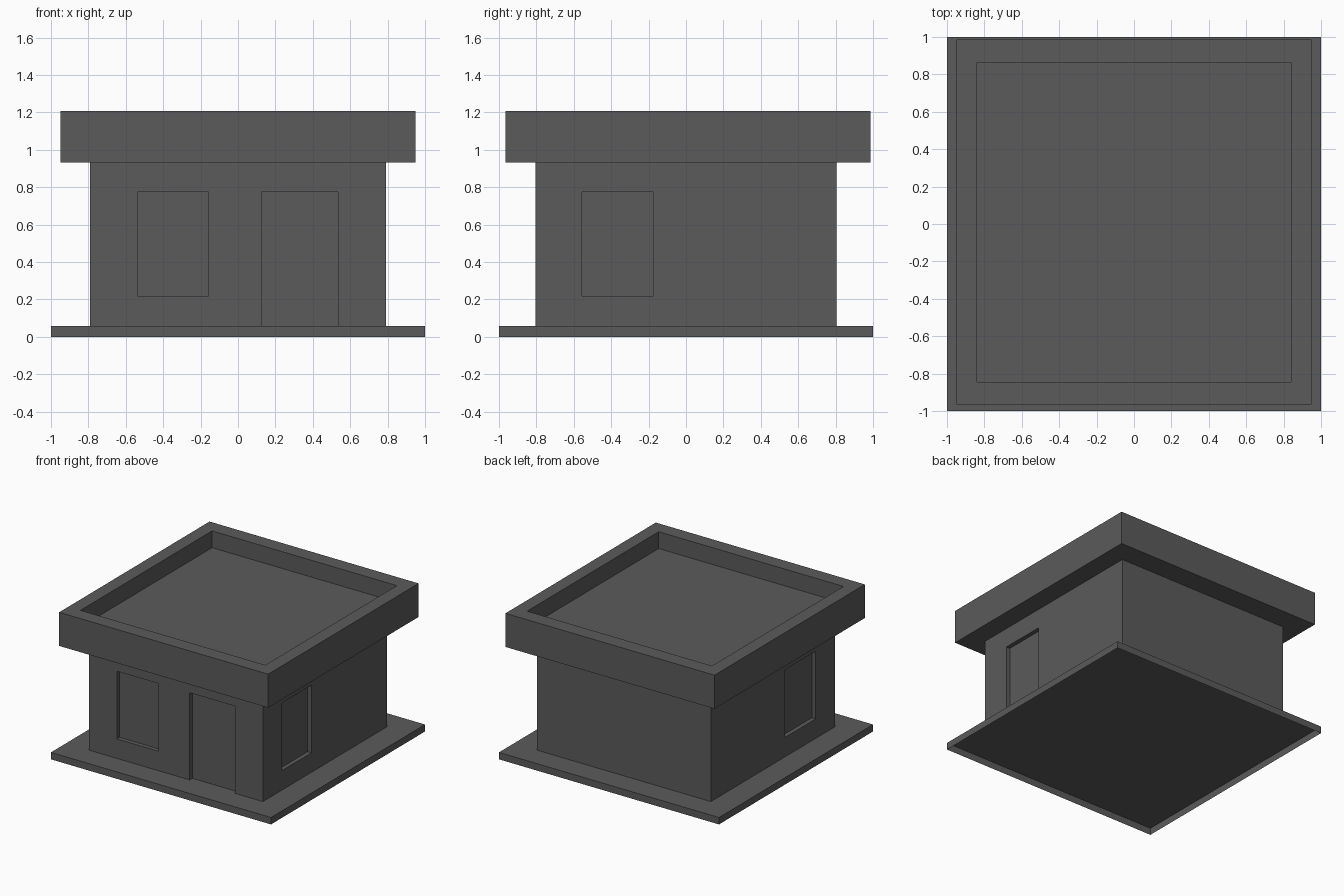
import bpy
import bmesh

default = bpy.data.objects.get("Cube")
if default:
    bpy.data.objects.remove(default, do_unlink=True)

# Single flat colour
grey = bpy.data.materials.new("dark_grey")
grey.use_nodes = True
colour = (0.104, 0.104, 0.104, 1)
grey.diffuse_color = colour
grey.node_tree.nodes["Principled BSDF"].inputs["Base Color"].default_value = colour


def box(name, x, y, z):
    """Box spanning the given (low, high) ranges."""
    bpy.ops.mesh.primitive_cube_add(size=1)
    ob = bpy.context.object
    ob.name = name
    spans = (x, y, z)
    for v in ob.data.vertices:
        v.co = [lo if c < 0 else hi for c, (lo, hi) in zip(v.co, spans)]
    ob.data.materials.append(grey)
    return ob


def cut(target, *spans):
    """Carve a box-shaped recess out of the target."""
    cutter = box("cutter", *spans)
    cutter.hide_render = True
    mod = target.modifiers.new("recess", "BOOLEAN")
    mod.operation = "DIFFERENCE"
    mod.solver = "EXACT"
    mod.object = cutter
    bpy.context.view_layer.objects.active = target
    bpy.ops.object.modifier_apply(modifier=mod.name)
    bpy.data.objects.remove(cutter, do_unlink=True)


def open_bottom(ob):
    """Remove the lowest faces, leaving a shell open underneath."""
    bm = bmesh.new()
    bm.from_mesh(ob.data)
    low = min(v.co.z for v in bm.verts) + 0.001
    under = [f for f in bm.faces if all(v.co.z < low for v in f.verts)]
    bmesh.ops.delete(bm, geom=under, context="FACES")
    bm.to_mesh(ob.data)
    bm.free()


half_x, half_y = 0.79, 0.805
floor, eaves, top = 0.057, 0.932, 1.208
depth = 0.035
sill, lintel = 0.217, 0.773

# Ground slab, hollow underneath
slab = box("base_slab", (-1, 1), (-1, 1), (0, floor))
open_bottom(slab)

# Walls with recessed front window, door and one window on each side
walls = box("walls", (-half_x, half_x), (-half_y, half_y), (floor, eaves))
front = (-1, -half_y + depth)
cut(walls, (-0.538, -0.158), front, (sill, lintel))
cut(walls, (0.125, 0.535), front, (0, lintel))
for side, near in ((-1, -0.155), (1, -0.175)):
    reach = tuple(sorted((side * (half_x - depth), side)))
    cut(walls, reach, (-0.555, near), (sill, lintel))
open_bottom(walls)

# Flat roof with a raised parapet
roof = box("roof", (-0.95, 0.95), (-0.965, 0.987), (eaves, top))
cut(roof, (-0.84, 0.84), (-0.845, 0.863), (1.07, 1.5))
